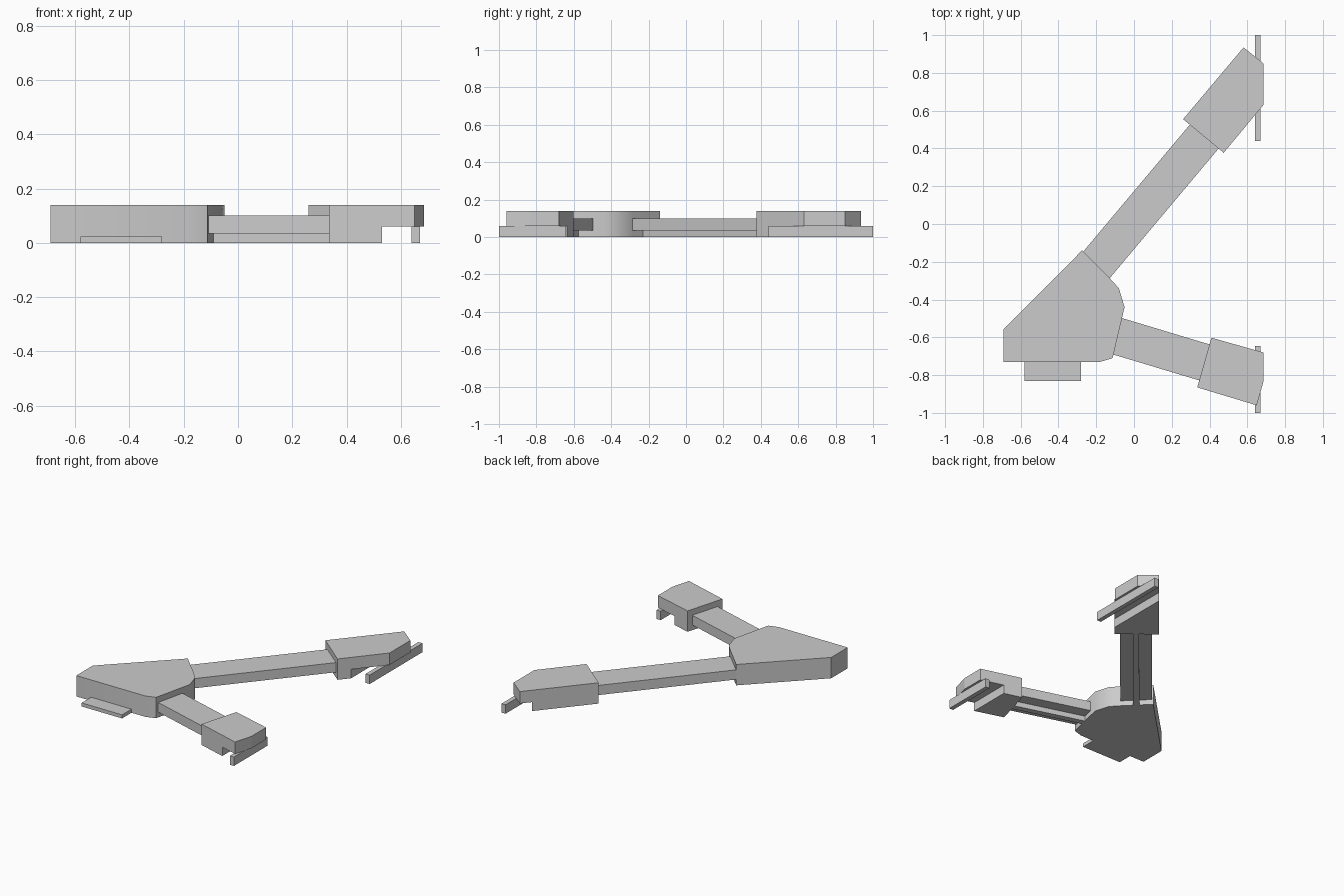
import bpy
import bmesh
import math
from mathutils import Vector

cube = bpy.data.objects.get("Cube")
if cube:
    bpy.data.objects.remove(cube, do_unlink=True)

grey = bpy.data.materials.new("plain grey")
grey.use_nodes = True
COLOUR = (0.6, 0.6, 0.6, 1)
grey.diffuse_color = COLOUR
grey.node_tree.nodes["Principled BSDF"].inputs["Base Color"].default_value = COLOUR


def prism(name, outline, bottom, top, step=None):
    """Extrude an outline; with step=(x, z), lift the underside beyond x to z."""
    bm = bmesh.new()
    base = bm.faces.new([bm.verts.new((x, y, bottom)) for x, y in outline])
    if step:
        bmesh.ops.bisect_plane(bm, geom=bm.verts[:] + bm.edges[:] + bm.faces[:],
                               plane_co=(step[0], 0, 0), plane_no=(1, 0, 0))
    out = bmesh.ops.extrude_face_region(bm, geom=bm.faces[:], use_keep_orig=True)
    for v in out["geom"]:
        if isinstance(v, bmesh.types.BMVert):
            v.co.z = top
    if step:
        # Raise the far underside and close the step with a wall
        far = [f for f in bm.faces if f.calc_center_median().x > step[0]
               and all(abs(v.co.z - bottom) < 1e-5 for v in f.verts)]
        res = bmesh.ops.split(bm, geom=[f for f in bm.faces
                                        if f.calc_center_median().x > step[0] + 1e-4])
        for g in res["geom"]:
            if isinstance(g, bmesh.types.BMVert) and abs(g.co.z - bottom) < 1e-5:
                g.co.z = step[1]
        rim = [v for v in bm.verts if abs(v.co.x - step[0]) < 1e-4]
        low = sorted([v for v in rim if v.co.z < step[1] - 1e-4], key=lambda v: v.co.y)
        mid = sorted([v for v in rim if abs(v.co.z - step[1]) < 1e-4], key=lambda v: v.co.y)
        bm.faces.new([low[0], low[1], mid[1], mid[0]])
        bmesh.ops.remove_doubles(bm, verts=bm.verts[:], dist=1e-5)
    bmesh.ops.recalc_face_normals(bm, faces=bm.faces[:])
    mesh = bpy.data.meshes.new(name)
    bm.to_mesh(mesh)
    bm.free()
    mesh.materials.append(grey)
    obj = bpy.data.objects.new(name, mesh)
    bpy.context.collection.objects.link(obj)
    return obj


def box(name, x0, x1, y0, y1, bottom, top):
    return prism(name, [(x0, y0), (x1, y0), (x1, y1), (x0, y1)], bottom, top)


def beam(name, start, end, width, bottom, top):
    a, b = Vector(start), Vector(end)
    side = (b - a).orthogonal().normalized() * width / 2
    return prism(name, [a - side, b - side, b + side, a + side], bottom, top)


# Hub with a softly rounded side between the arms
hub = prism("hub", [(-0.69, -0.73), (-0.18, -0.73), (-0.113, -0.71), (-0.05, -0.44),
                    (-0.08, -0.34), (-0.13, -0.285), (-0.275, -0.14), (-0.69, -0.555)],
            0, 0.14)
bpy.context.view_layer.objects.active = hub
hub.select_set(True)
bpy.ops.object.shade_smooth_by_angle(angle=math.radians(32))
hub.select_set(False)
box("front_ledge", -0.58, -0.28, -0.83, -0.73, 0, 0.024)

# Arms, each with a narrow keel underneath
arms = {"long": ((-0.21, -0.23), (0.372, 0.463)), "short": ((-0.095, -0.592), (0.38, -0.735))}
for label, (start, end) in arms.items():
    beam(label + "_arm", start, end, 0.198, 0.035, 0.1)
    beam(label + "_keel", start, end, 0.04, 0, 0.035)

# End pods with a raised underside on the outer part
prism("long_arm_pod", [(0.26, 0.555), (0.475, 0.377), (0.685, 0.63), (0.685, 0.85),
                       (0.58, 0.935)], 0, 0.14, step=(0.53, 0.06))
prism("short_arm_pod", [(0.335, -0.865), (0.65, -0.96), (0.685, -0.835), (0.685, -0.68),
                        (0.41, -0.602)], 0, 0.14, step=(0.53, 0.06))

# Rails under the pods
box("long_arm_rail", 0.64, 0.67, 0.44, 1.0, 0, 0.06)
box("short_arm_rail", 0.64, 0.67, -1.0, -0.645, 0, 0.06)
